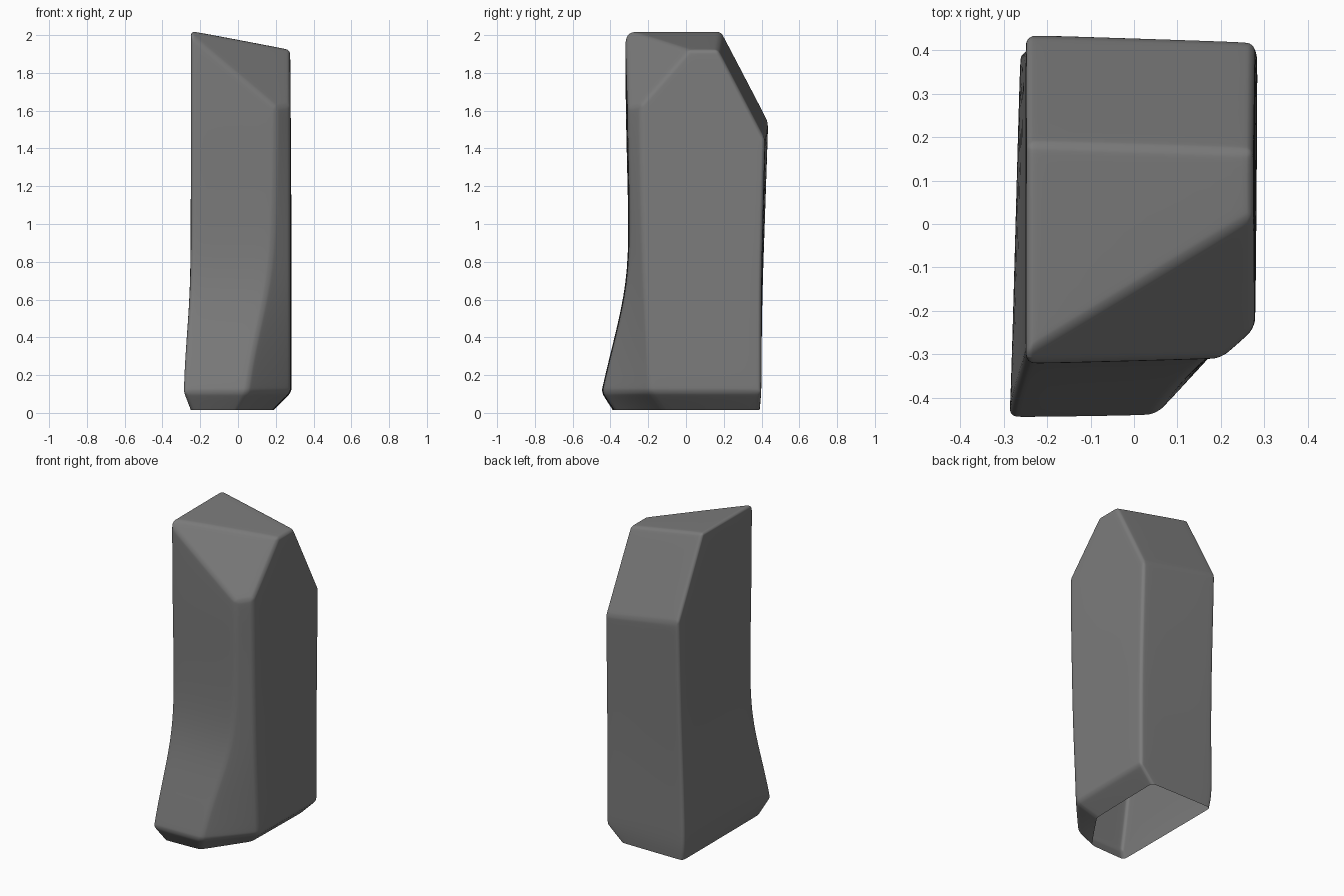
import bpy, bmesh
from mathutils import Vector

cube = bpy.data.objects.get("Cube")
if cube:
    bpy.data.objects.remove(cube, do_unlink=True)

# Stone material
stone = bpy.data.materials.new("stone_grey")
stone.use_nodes = True
grey = (0.2, 0.2, 0.2, 1)
stone.diffuse_color = grey
stone.node_tree.nodes["Principled BSDF"].inputs["Base Color"].default_value = grey

# Five-cornered cross-sections: height, then front left, front middle,
# front side, back side and back left corners
sections = [
    (0.015, (-0.25, -0.39), (0.0, -0.38), (0.18, -0.12), (0.19, 0.39), (-0.25, 0.39)),
    (0.11, (-0.29, -0.45), (0.05, -0.445), (0.28, -0.19), (0.285, 0.40), (-0.265, 0.40)),
    (0.32, (-0.28, -0.40), (0.08, -0.395), (0.28, -0.20), (0.285, 0.40), (-0.26, 0.40)),
    (0.62, (-0.255, -0.325), (0.15, -0.32), (0.28, -0.22), (0.285, 0.40), (-0.255, 0.405)),
    (0.90, (-0.25, -0.30), (0.19, -0.295), (0.28, -0.23), (0.285, 0.405), (-0.25, 0.415)),
    (1.48, (-0.25, -0.32), (0.20, -0.31), (0.28, -0.24), (0.28, 0.42), (-0.25, 0.435)),
    (2.20, (-0.25, -0.325), (0.20, -0.315), (0.275, -0.24), (0.275, 0.42), (-0.25, 0.435)),
]
bm = bmesh.new()
rings = [[bm.verts.new((x, y, z)) for x, y in pts] for z, *pts in sections]
for low, high in zip(rings, rings[1:]):
    for i in range(5):
        j = (i + 1) % 5
        bm.faces.new((low[i], low[j], high[j], high[i]))
bm.faces.new(rings[-1])


def slice_top(height, slope_x, slope_y):
    """Cut away everything above the plane z = height + slope_x*x + slope_y*y."""
    cut = bmesh.ops.bisect_plane(
        bm, geom=bm.verts[:] + bm.edges[:] + bm.faces[:], dist=0.0001,
        plane_co=Vector((0, 0, height)), plane_no=Vector((-slope_x, -slope_y, 1)),
        clear_outer=True)
    edges = [e for e in cut["geom_cut"] if isinstance(e, bmesh.types.BMEdge)]
    bmesh.ops.contextual_create(bm, geom=edges)


slice_top(1.975, -0.19, 0)          # gently tilted crown
slice_top(2.32, -0.25, -1.92)       # steep back slope
slice_top(2.145, -0.87, 1.13)       # chipped front corner
bmesh.ops.remove_doubles(bm, verts=bm.verts[:], dist=0.012)
bmesh.ops.recalc_face_normals(bm, faces=bm.faces[:])

mesh = bpy.data.meshes.new("standing_stone")
bm.to_mesh(mesh)
bm.free()
mesh.materials.append(stone)
obj = bpy.data.objects.new("standing_stone", mesh)
bpy.context.collection.objects.link(obj)

# Worn, rounded edges
bevel = obj.modifiers.new("worn_edges", 'BEVEL')
bevel.width = 0.06
bevel.segments = 4
bevel.limit_method = 'ANGLE'
bevel.angle_limit = 0.35
soften = obj.modifiers.new("soften", 'SUBSURF')
soften.levels = soften.render_levels = 2

bpy.context.view_layer.objects.active = obj
obj.select_set(True)
bpy.ops.object.shade_smooth()
